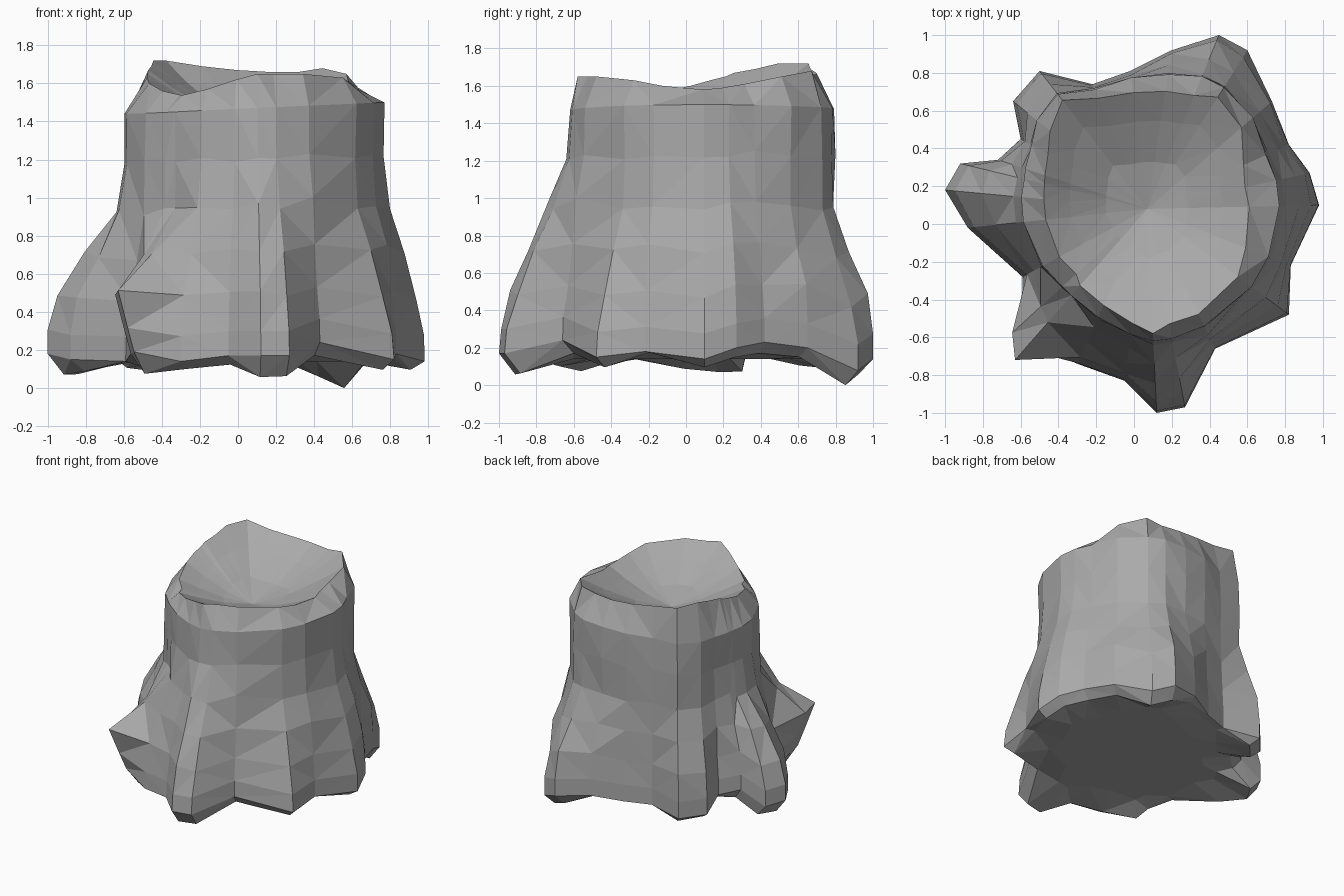
import bpy, bmesh, random
from math import atan2, cos, sin, hypot

cube = bpy.data.objects.get("Cube")
if cube:
    bpy.data.objects.remove(cube, do_unlink=True)

random.seed(4)
CX, CY = 0.07, 0.08        # axis of the trunk
BOWL = 1.39                # lowest level of the hollowed top
UNDERSIDE = 0.14

# Root outline near the ground, counter-clockwise: x, y, height
feet = [
    (.98, .10, .14), (.93, .27, .2), (.82, .42, .23), (.73, .65, .2),
    (.6, .92, .077), (.45, 1, .14), (.2, .92, .18), (-.02, .81, .15),
    (-.22, .74, .15), (-.5, .81, .14), (-.64, .65, .15), (-.6, .45, .22),
    (-.72, .34, .25), (-.92, .32, .16), (-1, .18, .18), (-.88, -.02, .15),
    (-.59, -.28, .14), (-.65, -.58, .18), (-.63, -.72, .19), (-.3, -.74, .14),
    (-.05, -.83, .17), (.12, -1, .17), (.27, -.97, .17), (.43, -.66, .24),
    (.82, -.48, .15), (.83, -.22, .18),
]
# Trunk above each root point: shoulder radius, rim radius, rim height
crown = [
    (.7, .54, 1.58), (.7, .53, 1.59), (.69, .56, 1.61), (.74, .66, 1.65),
    (.76, .7, 1.68), (.76, .65, 1.66), (.72, .63, 1.66), (.7, .62, 1.67),
    (.69, .64, 1.69), (.77, .73, 1.72), (.75, .66, 1.72), (.7, .6, 1.69),
    (.68, .57, 1.67), (.67, .56, 1.65), (.67, .55, 1.63), (.66, .54, 1.6),
    (.63, .53, 1.56), (.61, .51, 1.54), (.61, .54, 1.54), (.63, .56, 1.57),
    (.67, .61, 1.62), (.7, .66, 1.65), (.7, .62, 1.65), (.69, .62, 1.65),
    (.69, .6, 1.63), (.69, .56, 1.6),
]


def lerp(a, b, t):
    return a + (b - a) * t


def root_shape(i):
    """Where a root starts and stops spreading, and how far its toe tucks in."""
    if i in (17, 18):          # blunt knob at the front right
        return .42, .77, .12
    if 12 <= i <= 15:          # thick root on the right side
        return .27, .88, 0
    if 20 <= i <= 23:          # long buttress at the front
        return .06, 1, 0
    if 3 <= i <= 10:           # low roots at the back
        return .36, .88, 0
    if i == 24:                # low root at the front left
        return .3, 1, 0
    return .2, .95, 0


def column(i):
    """Points of one vertical strip, from the bowl over the rim to the underside."""
    (x, y, z), (shoulder, rim, rim_z) = feet[i], crown[i]
    start, stop, tuck = root_shape(i)
    reach, angle = hypot(x - CX, y - CY), atan2(y - CY, x - CX)
    shoulder_z = 1.47 + .03 * cos(angle)
    strip = [(rim * s, lerp(BOWL, rim_z, h)) for s, h in ((.4, .25), (.75, .65), (1, 1))]
    for t in (0, .2, .4, .58, .75, .9, 1):
        wobble = random.uniform(-.01, .01) if 0 < t < .9 else 0
        u = min(1, max(0, (t - start) / (stop - start)))
        r = lerp(shoulder, reach, u * u * (3 - 2 * u))
        r *= 1 - tuck * max(0, t - .75) / .25
        strip.append((r + wobble, lerp(shoulder_z, z, t) + 2 * wobble))
    # Root tips dip below the flat underside
    strip.append((reach * (.92 - tuck), min(z, .18) - max(0, reach - .8) * .4))
    strip.append((reach * .65, UNDERSIDE))
    return [(CX + r * cos(angle), CY + r * sin(angle), h) for r, h in strip]


# Stump skin
bm = bmesh.new()
columns = [[bm.verts.new(p) for p in column(i)] for i in range(len(feet))]
bowl_centre = bm.verts.new((CX, CY, BOWL))
base_centre = bm.verts.new((CX, CY, UNDERSIDE))
for a, b in zip(columns, columns[1:] + columns[:1]):
    bm.faces.new((bowl_centre, a[0], b[0]))
    bm.faces.new((base_centre, b[-1], a[-1]))
    for i in range(len(a) - 1):
        bm.faces.new((a[i], a[i + 1], b[i + 1], b[i]))
bmesh.ops.triangulate(bm, faces=bm.faces[:], quad_method='SHORT_EDGE')
bmesh.ops.recalc_face_normals(bm, faces=bm.faces[:])

mesh = bpy.data.meshes.new("tree_stump")
bm.to_mesh(mesh)
bm.free()
stump = bpy.data.objects.new("tree_stump", mesh)
bpy.context.collection.objects.link(stump)

# Plain grey wood
grey = bpy.data.materials.new("grey_wood")
grey.use_nodes = True
colour = (.4, .4, .4, 1)
grey.diffuse_color = colour
grey.node_tree.nodes["Principled BSDF"].inputs["Base Color"].default_value = colour
mesh.materials.append(grey)
